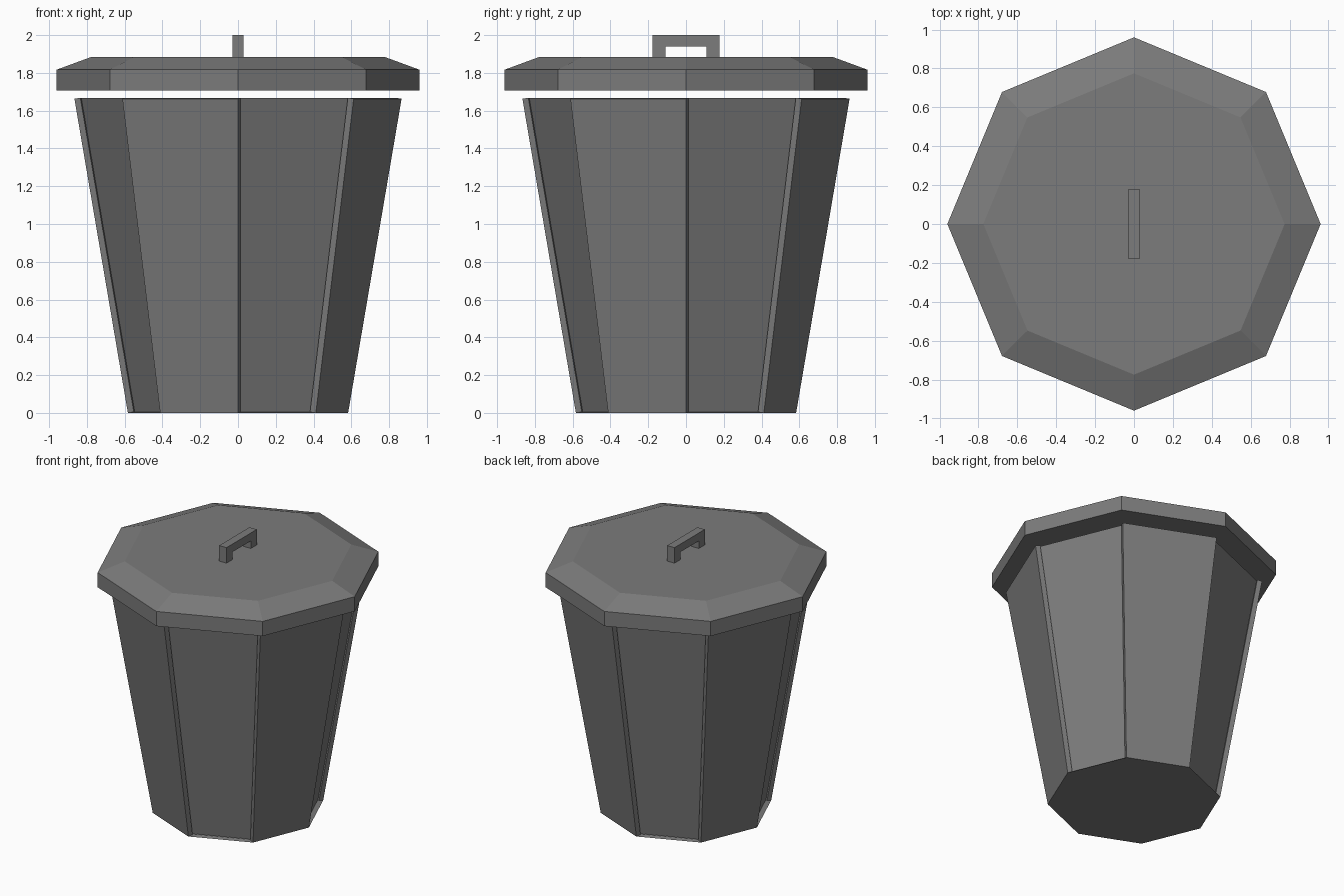
import bpy, bmesh, math
from mathutils import Vector

if "Cube" in bpy.data.objects:
    bpy.data.objects.remove(bpy.data.objects["Cube"])

N = 8
DEPTH = 0.034

grey = bpy.data.materials.new("dark_grey")
grey.diffuse_color = (0.2, 0.2, 0.2, 1)
grey.use_nodes = True
grey.node_tree.nodes["Principled BSDF"].inputs["Base Color"].default_value = grey.diffuse_color


def finish(name, bm):
    mesh = bpy.data.meshes.new(name)
    bm.to_mesh(mesh)
    bm.free()
    mesh.materials.append(grey)
    obj = bpy.data.objects.new(name, mesh)
    bpy.context.collection.objects.link(obj)
    return obj


def ring(radius, z):
    return [Vector((radius * math.cos(math.tau * k / N),
                    radius * math.sin(math.tau * k / N), z)) for k in range(N)]


def face(bm, points):
    return bm.faces.new([bm.verts.new(p) for p in points])


# Bin body: tapered octagon, alternate panels raised and recessed
bm = bmesh.new()
low, top = ring(0.583, 0), ring(0.866, 1.663)
face(bm, low[::-1])                                # underside
face(bm, ring(0.55, 0.008))                        # inside floor
for k in range(N):
    j = (k + 1) % N
    front = [low[k], low[j], top[j], top[k]]
    normal = (front[1] - front[0]).cross(front[3] - front[0]).normalized()
    back = [p - normal * DEPTH for p in front]
    if k % 2:                                      # raised panel: solid slab
        face(bm, front)
        face(bm, back[::-1])
        for a in range(4):
            b = (a + 1) % 4
            face(bm, (front[b], front[a], back[a], back[b]))
    else:                                          # recess: sunk face, ledge, side walls
        face(bm, back)
        for a in (0, 1, 3):
            b = (a + 1) % 4
            face(bm, (front[a], front[b], back[b], back[a]))
finish("bin_body", bm)

# Lid: octagonal rim with a sloped shoulder
bm = bmesh.new()
rings = [[bm.verts.new(p) for p in ring(r, z)]
         for r, z in ((0.96, 1.708), (0.96, 1.817), (0.775, 1.885))]
for a, b in zip(rings, rings[1:]):
    for k in range(N):
        j = (k + 1) % N
        bm.faces.new((a[k], a[j], b[j], b[k]))
bm.faces.new(rings[0][::-1])
bm.faces.new(rings[-1])
finish("lid", bm)

# Handle: square arch extruded across x
bm = bmesh.new()
arch = [(-0.178, 1.885), (-0.178, 2.0), (0.178, 2.0), (0.178, 1.885),
        (0.108, 1.885), (0.108, 1.941), (-0.108, 1.941), (-0.108, 1.885)]
side = face(bm, [(-0.03, y, z) for y, z in arch])
new = bmesh.ops.extrude_face_region(bm, geom=[side])["geom"]
bmesh.ops.translate(bm, vec=(0.06, 0, 0),
                    verts=[v for v in new if isinstance(v, bmesh.types.BMVert)])
bmesh.ops.recalc_face_normals(bm, faces=bm.faces)
finish("lid_handle", bm)
